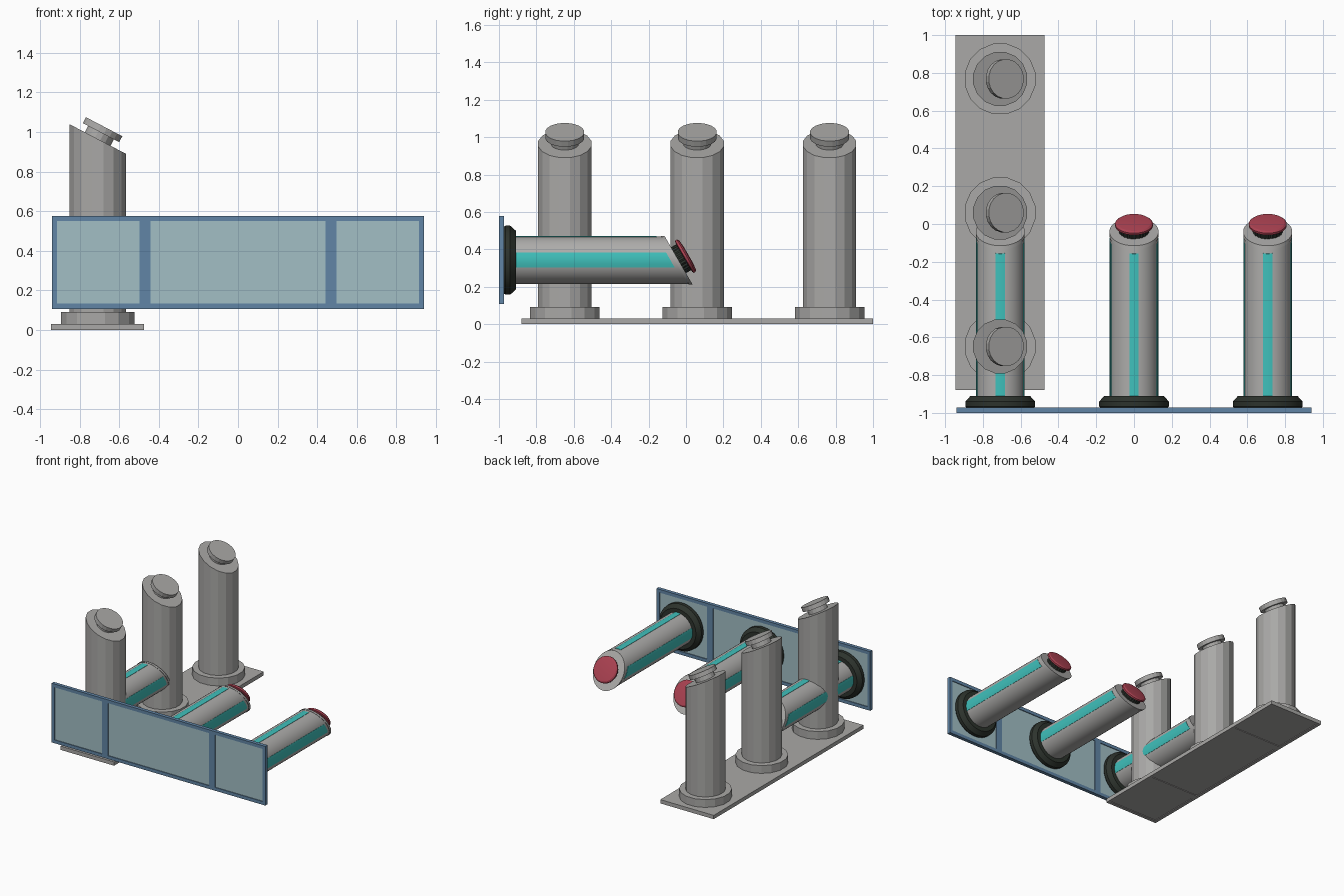
import bpy, bmesh, math
from mathutils import Matrix, Vector

if "Cube" in bpy.data.objects:
    bpy.data.objects.remove(bpy.data.objects["Cube"])


def material(name, rgb):
    m = bpy.data.materials.new(name)
    m.diffuse_color = (*rgb, 1)
    m.use_nodes = True
    m.node_tree.nodes["Principled BSDF"].inputs["Base Color"].default_value = m.diffuse_color
    return m


GREY = material("light grey", (0.42, 0.415, 0.405))
STONE = material("stone grey", (0.40, 0.395, 0.385))
BLUE = material("frame blue", (0.12, 0.235, 0.38))
GLASS = material("pale glass", (0.36, 0.52, 0.56))
TEAL = material("teal", (0.05, 0.53, 0.50))
DARK = material("dark green black", (0.026, 0.033, 0.026))
RED = material("red", (0.42, 0.055, 0.085))

# Both groups share one local frame: panel lies in xy, posts rise along z.
STANDING = Matrix.Translation((-0.709, 0.06, 0))
LYING = Matrix(((0, 1, 0, 0), (0, 0, 1, -1), (1, 0, 0, 0.342), (0, 0, 0, 1)))


def finish(bm, name, mat, matrix, smooth=False):
    bmesh.ops.recalc_face_normals(bm, faces=bm.faces)
    if smooth:
        for f in bm.faces:
            f.smooth = True
        for e in bm.edges:
            e.smooth = len(e.link_faces) == 2 and e.calc_face_angle(0) < 0.5
    bm.transform(matrix)
    me = bpy.data.meshes.new(name)
    bm.to_mesh(me)
    bm.free()
    me.materials.append(mat)
    ob = bpy.data.objects.new(name, me)
    bpy.context.collection.objects.link(ob)
    return ob


def box(name, mat, matrix, x, y, z):
    bm = bmesh.new()
    bmesh.ops.create_cube(bm, size=1)
    for v in bm.verts:
        v.co = [r[0] + (c + 0.5) * (r[1] - r[0]) for r, c in zip((x, y, z), v.co)]
    return finish(bm, name, mat, matrix)


def lathe(profile, sides, rib=1.0):
    """Closed solid of revolution from (radius, height) pairs."""
    bm = bmesh.new()
    rings = []
    for r, z in profile:
        ring = []
        for i in range(sides):
            a = 2 * math.pi * (i + 0.5) / sides
            k = r * (rib if i % 2 else 1)
            ring.append(bm.verts.new((k * math.cos(a), k * math.sin(a), z)))
        rings.append(ring)
    for a, b in zip(rings, rings[1:]):
        for i in range(sides):
            j = (i + 1) % sides
            bm.faces.new((a[i], a[j], b[j], b[i]))
    bm.faces.new(rings[0])
    bm.faces.new(rings[-1])
    return bm


def sector(angle, half, r0, r1, z0, z1, n=4):
    """Thin curved plate hugging the tube."""
    bm = bmesh.new()
    angs = [angle - half + 2 * half * i / n for i in range(n + 1)]
    pts = [(r1, a) for a in angs] + [(r0, a) for a in reversed(angs)]
    f = bm.faces.new([bm.verts.new((r * math.cos(a), r * math.sin(a), z0)) for r, a in pts])
    g = bmesh.ops.extrude_face_region(bm, geom=[f])["geom"]
    bmesh.ops.translate(bm, vec=(0, 0, z1 - z0), verts=[v for v in g if isinstance(v, bmesh.types.BMVert)])
    if not f.is_valid or f not in bm.faces:
        return bm
    return bm


def slant_cut(bm, height, tilt, keep_below=True):
    n = Vector((math.sin(tilt), 0, math.cos(tilt)))
    res = bmesh.ops.bisect_plane(bm, geom=bm.verts[:] + bm.edges[:] + bm.faces[:],
                                 plane_co=(0, 0, height), plane_no=n,
                                 clear_outer=keep_below, clear_inner=not keep_below)
    edges = [e for e in res["geom_cut"] if isinstance(e, bmesh.types.BMEdge) and e.is_valid]
    bmesh.ops.edgeloop_fill(bm, edges=edges)
    return bm


def rails(prefix, mat, matrix, z):
    """Outer frame and two dividers of a panel."""
    for s, side in ((-1, "lower"), (1, "upper")):
        box(f"{prefix}_{side}_rail", mat, matrix, sorted((s * 0.235, s * 0.209)), (-0.94, 0.94), z)
        box(f"{prefix}_{side}_end", mat, matrix, (-0.209, 0.209), sorted((s * 0.94, s * 0.914)), z)
        box(f"{prefix}_{side}_divider", mat, matrix, (-0.209, 0.209), sorted((s * 0.497, s * 0.443)), z)


# Plain standing group: base plate with shallow recesses underneath
rails("base", STONE, STANDING, (0, 0.0285))
box("base_plate", STONE, STANDING, (-0.235, 0.235), (-0.94, 0.94), (0.005, 0.03))

# Framed lying group: frame and glass
rails("frame", BLUE, LYING, (0, 0.028))
for k, (a, b) in enumerate(((-0.914, -0.497), (-0.443, 0.443), (0.497, 0.914)), 1):
    box(f"glass_pane_{k}", GLASS, LYING, (-0.209, 0.209), (a, b), (0.006, 0.022))

T1, T2 = math.radians(27.7), math.radians(30)
for k, y in enumerate((-0.708, 0, 0.708), 1):
    # Plain faceted post with base ring, neck and button
    m = STANDING @ Matrix.Translation((0, y, 0))
    finish(lathe([(0.19, 0.025), (0.19, 0.092)], 16), f"post_base_{k}", STONE, m)
    finish(slant_cut(lathe([(0.145, 0.03), (0.145, 1.2)], 16), 0.965, T1), f"post_{k}", STONE, m)
    top = m @ Matrix.Translation((0, 0, 0.965)) @ Matrix.Rotation(T1, 4, 'Y')
    finish(lathe([(0.075, -0.005), (0.075, 0.04)], 16), f"post_neck_{k}", STONE, top)
    finish(lathe([(0.105, 0.036), (0.105, 0.07)], 20), f"post_button_{k}", STONE, top)

    # Detailed tube with dark flange and slanted lip
    m = LYING @ Matrix.Translation((0, y, 0))
    finish(lathe([(0.175, 0.022), (0.185, 0.034), (0.185, 0.06), (0.158, 0.09), (0.12, 0.09)], 40),
           f"flange_{k}", DARK, m, True)
    finish(slant_cut(lathe([(0.127, 0.03), (0.127, 1.2)], 40), 0.957, T2), f"tube_{k}", GREY, m, True)
    lip = slant_cut(lathe([(0.13, 0.5), (0.13, 1.2)], 40), 0.96, T2)
    finish(slant_cut(lip, 0.94, T2, False), f"tube_lip_{k}", GREY, m, True)

    # Teal stripes: narrow on top, wide on both sides
    for name, ang, half in (("top", 0, 0.19), ("right", math.pi / 2, 0.315), ("left", -math.pi / 2, 0.315)):
        s = slant_cut(sector(ang, half, 0.121, 0.1295, 0.085, 1.1), 0.917, T2)
        finish(s, f"stripe_{name}_{k}", TEAL, m, True)

    # Ribbed neck and red button on the slanted end
    top = m @ Matrix.Translation((0, 0, 0.96)) @ Matrix.Rotation(T2, 4, 'Y')
    finish(lathe([(0.08, -0.005), (0.08, 0.036)], 48, 0.95), f"neck_{k}", DARK, top)
    finish(lathe([(0.09, 0.032), (0.1, 0.036), (0.1, 0.048), (0.09, 0.056), (0.05, 0.06)], 40),
           f"button_{k}", RED, top, True)
